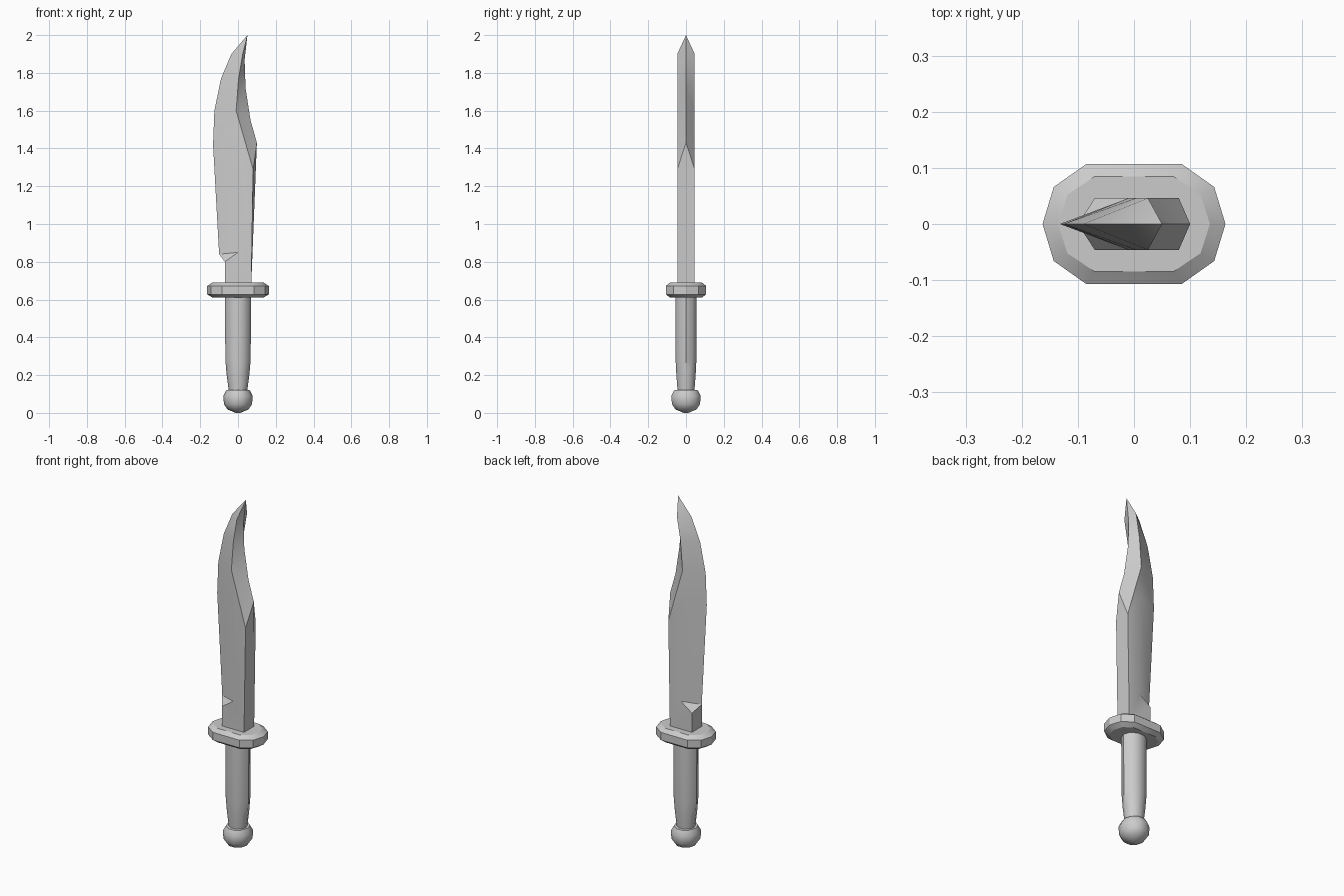
import bpy, bmesh, math

if "Cube" in bpy.data.objects:
    bpy.data.objects.remove(bpy.data.objects["Cube"], do_unlink=True)

steel = bpy.data.materials.new("grey_steel")
steel.use_nodes = True
colour = (0.6, 0.6, 0.6, 1)
steel.diffuse_color = colour
steel.node_tree.nodes["Principled BSDF"].inputs["Base Color"].default_value = colour


def finish(name, bm, angle=30):
    bmesh.ops.remove_doubles(bm, verts=bm.verts, dist=0.0001)
    bmesh.ops.recalc_face_normals(bm, faces=bm.faces)
    mesh = bpy.data.meshes.new(name)
    bm.to_mesh(mesh)
    bm.free()
    mesh.materials.append(steel)
    ob = bpy.data.objects.new(name, mesh)
    bpy.context.collection.objects.link(ob)
    bpy.ops.object.select_all(action='DESELECT')
    ob.select_set(True)
    bpy.context.view_layer.objects.active = ob
    bpy.ops.object.shade_smooth_by_angle(angle=math.radians(angle))


def loft(name, rings, angle=30):
    """Skin a stack of equal-length rings and cap both ends."""
    bm = bmesh.new()
    rows = [[bm.verts.new(p) for p in ring] for ring in rings]
    for a, b in zip(rows, rows[1:]):
        for i in range(len(a)):
            j = (i + 1) % len(a)
            bm.faces.new((a[i], a[j], b[j], b[i]))
    bm.faces.new(rows[0])
    bm.faces.new(rows[-1])
    finish(name, bm, angle)


def oval(rx, ry, z, sides=10):
    ky = ry / math.sin(math.radians(72))
    return [(rx * math.cos(t), ky * math.sin(t), z)
            for t in (2 * math.pi * i / sides for i in range(sides))]


def guard_ring(scale_x, scale_y, z):
    quarter = [(0.163, 0), (0.143, 0.066), (0.085, 0.107)]
    half = quarter + [(-x, y) for x, y in reversed(quarter)]
    full = half + [(x, -y) for x, y in reversed(half[1:-1])]
    return [(x * scale_x, y * scale_y, z) for x, y in full]


# Pommel, grip and cross guard
loft("pommel", [oval(r, r, z) for r, z in
     [(0.012, 0), (0.055, 0.018), (0.074, 0.045), (0.078, 0.09), (0.062, 0.12)]], 40)
loft("grip", [oval(rx, ry, z) for rx, ry, z in
     [(0.048, 0.044, 0.11), (0.06, 0.051, 0.2), (0.067, 0.055, 0.28), (0.069, 0.056, 0.62)]], 40)
loft("cross_guard", [guard_ring(0.83, 0.79, 0.61), guard_ring(1, 1, 0.628),
                     guard_ring(1, 1, 0.672), guard_ring(0.83, 0.79, 0.69)])

# Blade: cutting edge, ridge and upper spine, as (x, z) from base to tip
T = 0.046
edge = [(-0.1, 0.84), (-0.132, 1.42), (-0.125, 1.6), (-0.09, 1.77), (-0.035, 1.9)]
ridge = [(0, 0.85), (-0.004, 1.42), (-0.01, 1.6), (0.003, 1.77), (0.025, 1.9)]
spine = [(0.1, 1.43), (0.066, 1.55), (0.04, 1.72), (0.035, 1.87)]
tip = (0.05, 0, 2)
corner, shoulder, heel_low, heel_top = (0.08, 1.29), (0.07, 0.68), (-0.07, 0.68), (-0.07, 0.8)

bm = bmesh.new()


def face(*pts):
    bm.faces.new([bm.verts.new(p) for p in pts])


def mid(p):
    return (p[0], 0, p[1])


for s in (-1, 1):
    def side(p):
        return (p[0], s * T, p[1])

    # flat cheek, then the bevel down to the cutting edge
    face(*[side(p) for p in ridge[:3] + [corner, shoulder, heel_low, heel_top]])
    for i in range(4):
        face(mid(edge[i]), mid(edge[i + 1]), side(ridge[i + 1]), side(ridge[i]))
    face(mid(edge[4]), tip, side(ridge[4]))
    # notch facet above the heel
    face(side(heel_top), side(ridge[0]), mid(edge[0]))
    # sharpened upper spine
    face(side(corner), mid(spine[0]), mid(spine[1]), side(ridge[2]))
    face(side(ridge[2]), mid(spine[1]), mid(spine[2]), side(ridge[3]))
    face(side(ridge[3]), mid(spine[2]), mid(spine[3]), side(ridge[4]))
    face(side(ridge[4]), mid(spine[3]), tip)


def across(p, s):
    return (p[0], s * T, p[1])


# thick spine, heel and hidden base
face(across(shoulder, -1), across(shoulder, 1), across(corner, 1),
     mid(spine[0]), across(corner, -1))
face(across(heel_low, -1), across(heel_low, 1), across(heel_top, 1),
     mid(edge[0]), across(heel_top, -1))
face(across(heel_low, -1), across(heel_low, 1), across(shoulder, 1), across(shoulder, -1))
finish("blade", bm)
